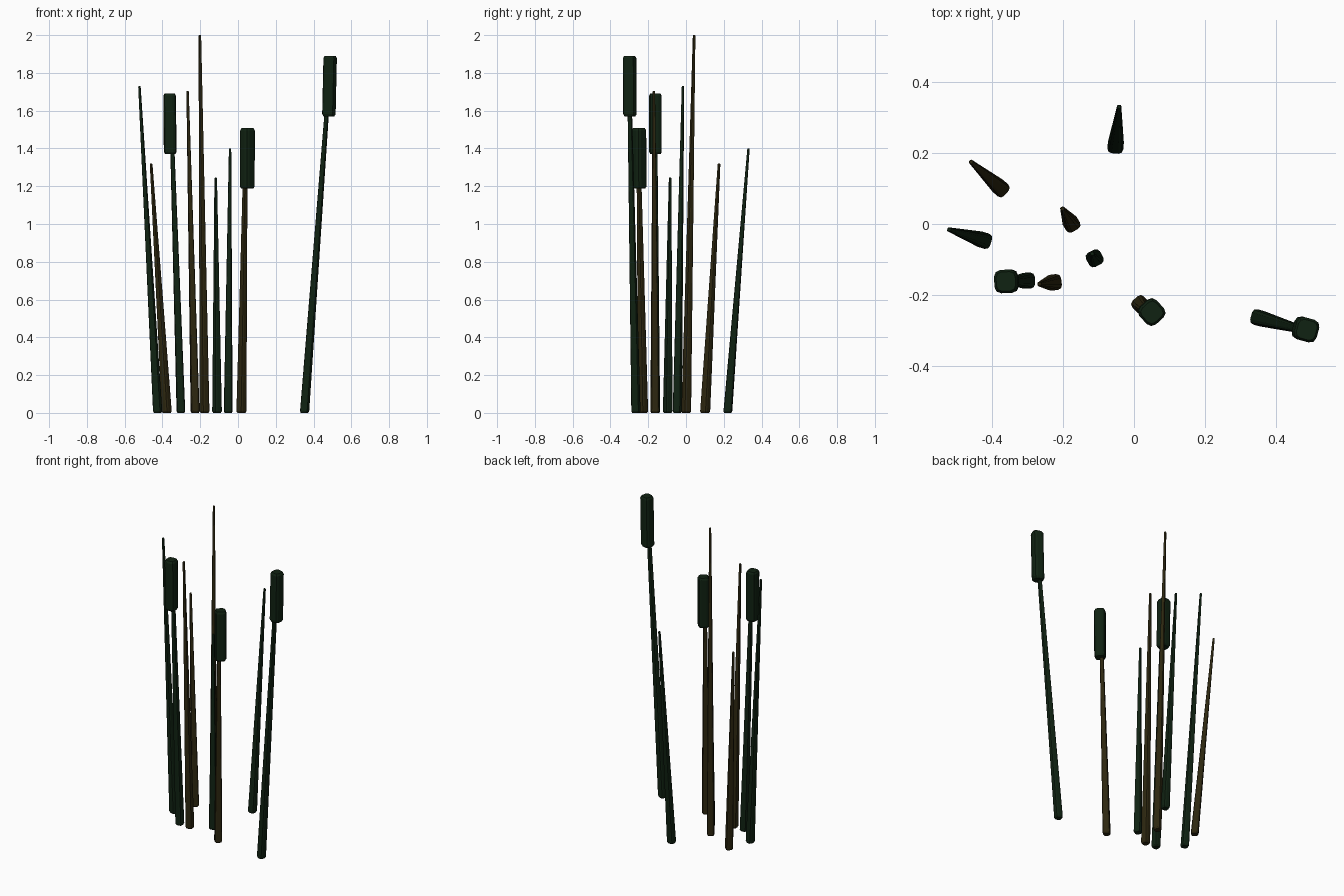
import bpy
import bmesh
import math
from mathutils import Vector

cube = bpy.data.objects.get("Cube")
if cube:
    bpy.data.objects.remove(cube, do_unlink=True)


def make_material(name, rgb):
    mat = bpy.data.materials.new(name)
    mat.use_nodes = True
    mat.diffuse_color = (*rgb, 1)
    mat.node_tree.nodes["Principled BSDF"].inputs["Base Color"].default_value = (*rgb, 1)
    return mat


GREEN = make_material("dark green", (0.005, 0.016, 0.006))
BROWN = make_material("dark olive brown", (0.026, 0.020, 0.005))


def rounded_square(width, angle, corner=0.28):
    """Outline of a square with two-segment rounded corners."""
    inner, radius = width * (0.5 - corner), width * corner
    points = []
    for quarter in range(4):
        middle = math.radians(45 + 90 * quarter)
        for step in (-45, 0, 45):
            a = middle + math.radians(step)
            x = math.copysign(inner, math.cos(middle)) + radius * math.cos(a)
            y = math.copysign(inner, math.sin(middle)) + radius * math.sin(a)
            points.append(Vector((x * math.cos(angle) - y * math.sin(angle),
                                  x * math.sin(angle) + y * math.cos(angle), 0)))
    return points


def loft(name, start, end, angle, sections, mat):
    """Skin rounded squares; each section is (height above start, width)."""
    bm = bmesh.new()
    slope = (end - start) / (end.z - start.z)
    rings = [[bm.verts.new(start + slope * h + p) for p in rounded_square(w, angle)]
             for h, w in sections]
    for low, high in zip(rings, rings[1:]):
        for i in range(len(low)):
            j = (i + 1) % len(low)
            bm.faces.new((low[i], low[j], high[j], high[i]))
    bm.faces.new(rings[0][::-1])
    bm.faces.new(rings[-1])
    mesh = bpy.data.meshes.new(name)
    bm.to_mesh(mesh)
    bm.free()
    mesh.materials.append(mat)
    obj = bpy.data.objects.new(name, mesh)
    bpy.context.collection.objects.link(obj)


def stem(name, base, tip, mat, tip_width):
    start, end = Vector((*base, 0)), Vector(tip)
    lean = end - start
    angle = math.atan2(lean.y, lean.x)
    sections = [(0, 0.036), (0.009, 0.045),
                (end.z - 0.004, tip_width), (end.z, tip_width * 0.7)]
    loft(name, start, end, angle, sections, mat)
    return lean / lean.z, angle


# Bare reeds: base, tip, colour
reeds = [
    ((-0.425, -0.046), (-0.522, -0.016, 1.73), GREEN),
    ((-0.377, 0.101), (-0.460, 0.175, 1.32), BROWN),
    ((-0.227, -0.165), (-0.267, -0.170, 1.705), BROWN),
    ((-0.177, 0.001), (-0.202, 0.043, 2.0), BROWN),
    ((-0.111, -0.097), (-0.118, -0.084, 1.245), GREEN),
    ((-0.052, 0.221), (-0.042, 0.331, 1.40), GREEN),
]
for n, (base, tip, mat) in enumerate(reeds, 1):
    stem(f"reed_{n}", base, tip, mat, 0.012)

# Reeds with seed heads: base, centre of the head's underside, colour
HEAD_HEIGHT = 0.32
cattails = [
    ((-0.302, -0.160), (-0.359, -0.162, 1.37), GREEN),
    ((0.018, -0.227), (0.049, -0.248, 1.187), BROWN),
    ((0.352, -0.265), (0.481, -0.297, 1.57), GREEN),
]
for n, (base, foot, mat) in enumerate(cattails, 1):
    joint = Vector(foot)
    joint.x -= 0.012 * math.copysign(1, foot[0] - base[0])
    joint.z += 0.01
    slope, angle = stem(f"cattail_stem_{n}", base, joint, mat, 0.022)
    bottom = Vector(foot)
    top = bottom + HEAD_HEIGHT * Vector((slope.x * 0.3, slope.y * 0.3, 1))
    sections = [(0, 0.054), (0.012, 0.066),
                (HEAD_HEIGHT - 0.012, 0.066), (HEAD_HEIGHT, 0.054)]
    loft(f"seed_head_{n}", bottom, top, angle, sections, GREEN)
